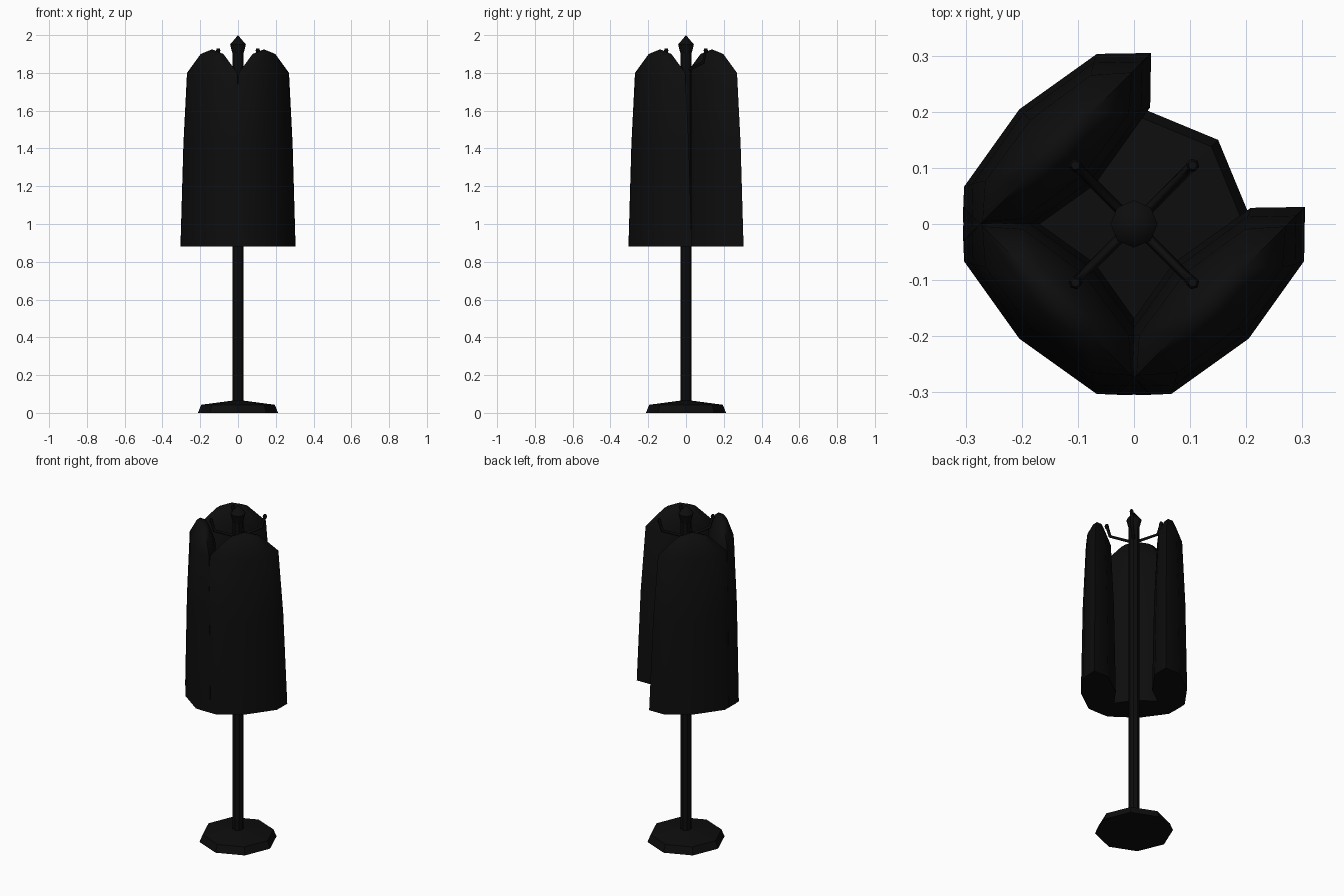
import bpy, bmesh, math
from mathutils import Vector

if "Cube" in bpy.data.objects:
    bpy.data.objects.remove(bpy.data.objects["Cube"])

black = bpy.data.materials.new("near_black")
black.diffuse_color = (0.004, 0.004, 0.004, 1)
black.use_nodes = True
black.node_tree.nodes["Principled BSDF"].inputs["Base Color"].default_value = black.diffuse_color


def loft(name, rings, sides, centre=0.0, angle=0.0, smooth=False):
    """Stack of elliptical rings (z, radius across, radius deep), capped;
    centre is the distance from the axis along the direction 'angle'."""
    bm = bmesh.new()
    d = Vector((math.cos(angle), math.sin(angle), 0))
    t = Vector((-d.y, d.x, 0))
    loops = []
    for z, w, h in rings:
        if w == 0:
            loops.append([bm.verts.new(d * centre + Vector((0, 0, z)))])
            continue
        loops.append([bm.verts.new(d * (centre + h * math.cos(a)) + t * (w * math.sin(a)) + Vector((0, 0, z)))
                      for a in (2 * math.pi * i / sides for i in range(sides))])
    for a, b in zip(loops, loops[1:]):
        for i in range(sides):
            j = (i + 1) % sides
            if len(b) == 1:
                bm.faces.new((a[i], a[j], b[0]))
            else:
                bm.faces.new((a[i], a[j], b[j], b[i]))
    for lp in (loops[0], loops[-1]):
        if len(lp) > 2:
            bm.faces.new(lp)
    bmesh.ops.recalc_face_normals(bm, faces=bm.faces)
    me = bpy.data.meshes.new(name)
    bm.to_mesh(me)
    bm.free()
    me.materials.append(black)
    ob = bpy.data.objects.new(name, me)
    bpy.context.collection.objects.link(ob)
    if smooth:
        bpy.ops.object.select_all(action='DESELECT')
        ob.select_set(True)
        bpy.context.view_layer.objects.active = ob
        bpy.ops.object.shade_smooth_by_angle(angle=math.radians(50))
    return ob


def rounds(*pairs):
    return [(z, r, r) for z, r in pairs]


# Stand: octagonal foot, pole and pointed finial
loft("foot", rounds((0, 0.212), (0.043, 0.195), (0.065, 0.03)), 8)
loft("pole", rounds((0.05, 0.03), (1.9, 0.03)), 8)
loft("finial", rounds((1.89, 0.026), (1.95, 0.042), (2.0, 0)), 8, smooth=True)

# Four diagonal hooks with small end knobs
for k in range(4):
    ang = math.pi / 4 + k * math.pi / 2
    d = Vector((math.cos(ang), math.sin(ang), 0))
    cu = bpy.data.curves.new("hook", 'CURVE')
    cu.dimensions = '3D'
    cu.bevel_depth = 0.009
    cu.bevel_resolution = 0
    cu.use_fill_caps = True
    sp = cu.splines.new('POLY')
    path = [(0.0, 1.81), (0.13, 1.855), (0.148, 1.92)]
    sp.points.add(len(path) - 1)
    for p, (r, z) in zip(sp.points, path):
        p.co = (*(d * r + Vector((0, 0, z))), 1)
    cu.materials.append(black)
    bpy.context.collection.objects.link(bpy.data.objects.new("hook", cu))
    loft("hook_knob", rounds((1.906, 0.008), (1.918, 0.012), (1.93, 0.008)), 6, 0.148, ang)

# Three hanging coats, leaving the back right hook empty
coat = [(0.88, 0.237, 0.095), (1.42, 0.215, 0.085), (1.80, 0.188, 0.068),
        (1.90, 0.085, 0.032), (1.925, 0, 0)]
for k in (1, 2, 3):
    loft("coat", coat, 8, 0.194, math.pi / 4 + k * math.pi / 2, smooth=True)
